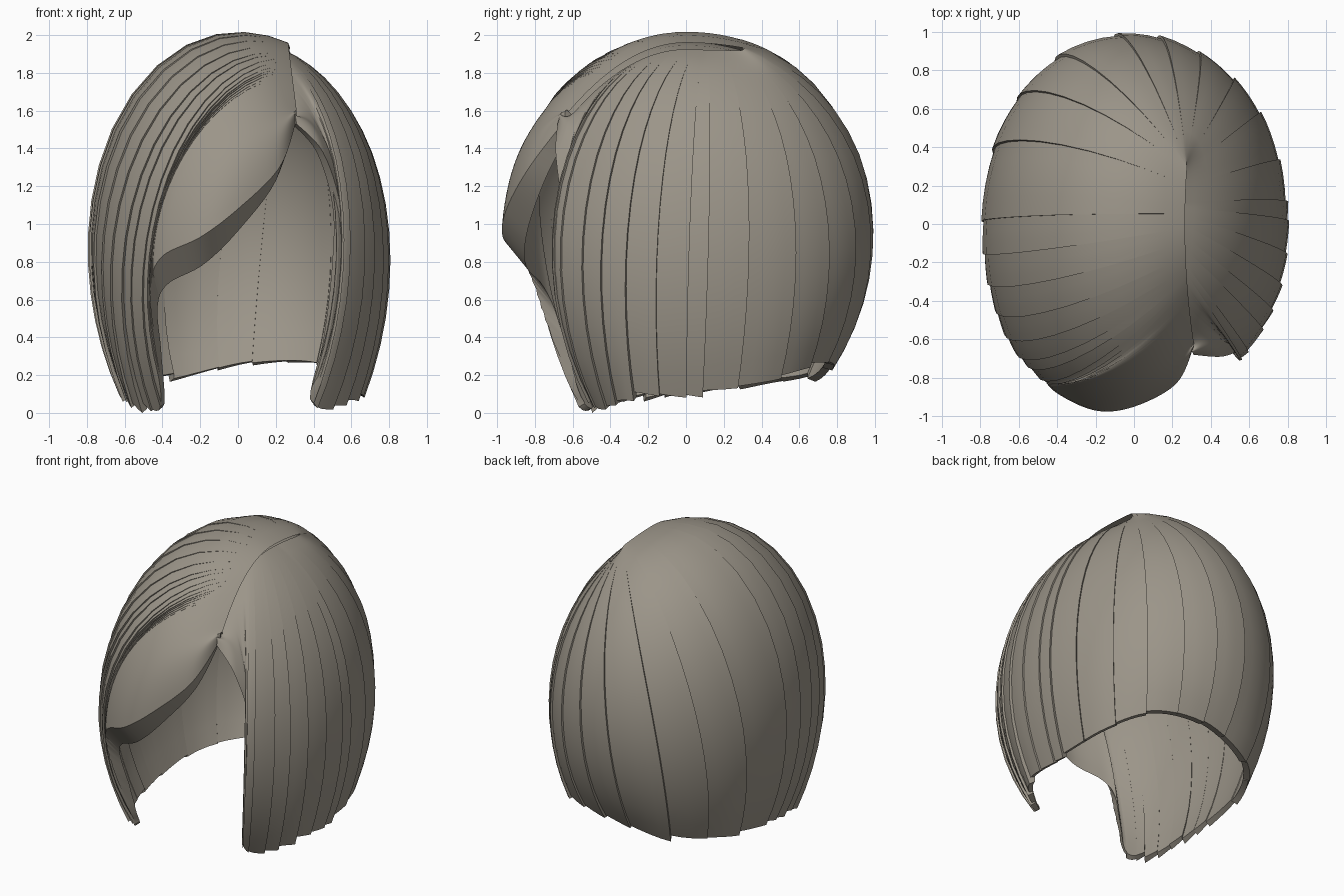
import bpy, bmesh, math, random
from mathutils import Vector

random.seed(4)
cube = bpy.data.objects.get("Cube")
if cube:
    bpy.data.objects.remove(cube, do_unlink=True)

# Head volume that the strands wrap around
HALF = Vector((0.755, 0.97, 1.05))
MID = Vector((0, 0, 0.95))

# Hem of the bob: x, y, z, then the y on the parting where the strand is rooted
HEM = [
    (.31, -.64, 1.55, -.62), (.22, -.83, 1.3, -.61), (0, -.95, 1.08, -.59),     # fringe
    (-.2, -.97, .93, -.55), (-.4, -.88, .83, -.49), (-.46, -.8, .68, -.42),
    (-.44, -.7, .4, -.36), (-.41, -.55, .03, -.3),                              # right tip
    (-.56, -.42, .05, -.22), (-.62, 0, .1, .05), (-.58, .4, .15, .25),
    (-.35, .68, .18, .3), (.05, .78, .26, .3), (.4, .68, .26, .3),              # nape
    (.6, .43, .17, .25), (.66, .05, .09, .1), (.62, -.3, .08, 0),
    (.4, -.5, .04, -.2), (.49, -.58, .4, -.35), (.54, -.64, .8, -.45),          # left tip
    (.54, -.66, 1.1, -.52), (.45, -.69, 1.38, -.6), (.31, -.68, 1.53, -.65),
]
LAST = len(HEM) - 1
ROWS = 16
FRINGE_END, PANEL_START = 4.4, 18.6


def clamp(v):
    return max(0.0, min(1.0, v))


def hem_at(u):
    """Smooth interpolation of the hem table."""
    i = min(int(u), LAST - 1)
    f = u - i
    a, b, c, d = (Vector(HEM[max(0, min(LAST, i + k))]) for k in (-1, 0, 1, 2))
    m, n = (c - a) / 2, (d - b) / 2
    return (b * (2*f**3 - 3*f**2 + 1) + m * (f**3 - 2*f**2 + f)
            + c * (3*f**2 - 2*f**3) + n * (f**3 - f**2))


def to_unit(p):
    return Vector((p[i] - MID[i]) / HALF[i] for i in range(3))


def from_unit(q):
    return Vector(q[i] * HALF[i] + MID[i] for i in range(3))


def root_at(u, y):
    """Point on the parting; the left side is tucked under the right."""
    drop = clamp((u - 12) / 3)
    bend = 0.95 if y < 0 else 0.3
    return Vector((0.265 + 0.12 * y * y - 0.03 * drop, y, 1.96 - bend * y * y - 0.035 * drop))


def strand_path(root, tip, size):
    """Strand combed from the parting outwards, then down to its tip."""
    a, c = to_unit(root), to_unit(tip)
    out = Vector((c.x, c.y, 0)).normalized()
    out.z = max(0.3, 0.48 + c.z * 0.6, c.z)
    ma, mc = a.length - size, c.length - size
    a.normalize()
    c.normalize()
    points = []
    for r in range(ROWS + 1):
        t = r / ROWS
        q = a * (1 - t)**2 + out * 2 * t * (1 - t) + c * t * t
        points.append(q.normalized() * (size + ma * (1 - t)**3 + mc * t**3))
    return points


def column(u, lift, jag):
    """Outer strand, turned-in lip and inner lining as one run of points."""
    h = hem_at(u)
    tip, root = h.xyz, root_at(u, h.w)
    low = clamp((0.4 - tip.z) / 0.3)
    tip.z += jag * low
    lift *= clamp(u - FRINGE_END) * clamp(PANEL_START - u)
    outer = [from_unit(q * (1 + lift * clamp(3 * r / ROWS - 0.3)))
             for r, q in enumerate(strand_path(root, tip, 1.0))]
    k = 0.925 + 0.035 * low
    fringe = math.sin(math.pi * u / 7) if u < 7 else 0
    lip = Vector((tip.x * k, tip.y * k + 0.05 * fringe, tip.z - 0.15 * fringe + 0.01 * low))
    lining_root = from_unit(to_unit(root) * 0.95)
    inner = [from_unit(q) for q in strand_path(lining_root, lip, 0.95)]
    return outer + inner[::-1]


# Strand boundaries: smooth fringe, wide strands behind, narrow ones by the face
cuts = [0.0, FRINGE_END]
while cuts[-1] < PANEL_START:
    wide = 9 < cuts[-1] < 14
    cuts.append(cuts[-1] + (random.uniform(0.4, 0.7) if wide else random.uniform(0.2, 0.5)))
cuts.append(float(LAST))

# Overlapping strands, each lifted along one edge
bm = bmesh.new()
columns = []
for start, end in zip(cuts, cuts[1:]):
    jag = random.uniform(-0.012, 0.02)
    steps = max(3, round((end - start) * 6))
    for k in range(steps + 1):
        s = k / steps
        points = column(start + (end - start) * s, 0.013 * (1 - s), jag + 0.012 * s)
        columns.append([bm.verts.new(p) for p in points])
for left, right in zip(columns, columns[1:]):
    for j in range(len(left) - 1):
        bm.faces.new((left[j], left[j + 1], right[j + 1], right[j]))
# Close the two ends where the fringe meets the parting
for edge in (columns[0], columns[-1]):
    n = len(edge)
    for j in range(n // 2 - 1):
        bm.faces.new((edge[j], edge[j + 1], edge[n - 2 - j], edge[n - 1 - j]))
bmesh.ops.remove_doubles(bm, verts=bm.verts, dist=0.0008)
bmesh.ops.recalc_face_normals(bm, faces=bm.faces)

mesh = bpy.data.meshes.new("bob_hair")
bm.to_mesh(mesh)
bm.free()
hair = bpy.data.objects.new("bob_hair", mesh)
bpy.context.collection.objects.link(hair)

# Single ash brown colour
ash = bpy.data.materials.new("ash_brown")
ash.use_nodes = True
colour = (0.33, 0.30, 0.25, 1)
ash.diffuse_color = colour
ash.node_tree.nodes["Principled BSDF"].inputs["Base Color"].default_value = colour
mesh.materials.append(ash)

bpy.context.view_layer.objects.active = hair
hair.select_set(True)
bpy.ops.object.shade_smooth_by_angle(angle=math.radians(35))
